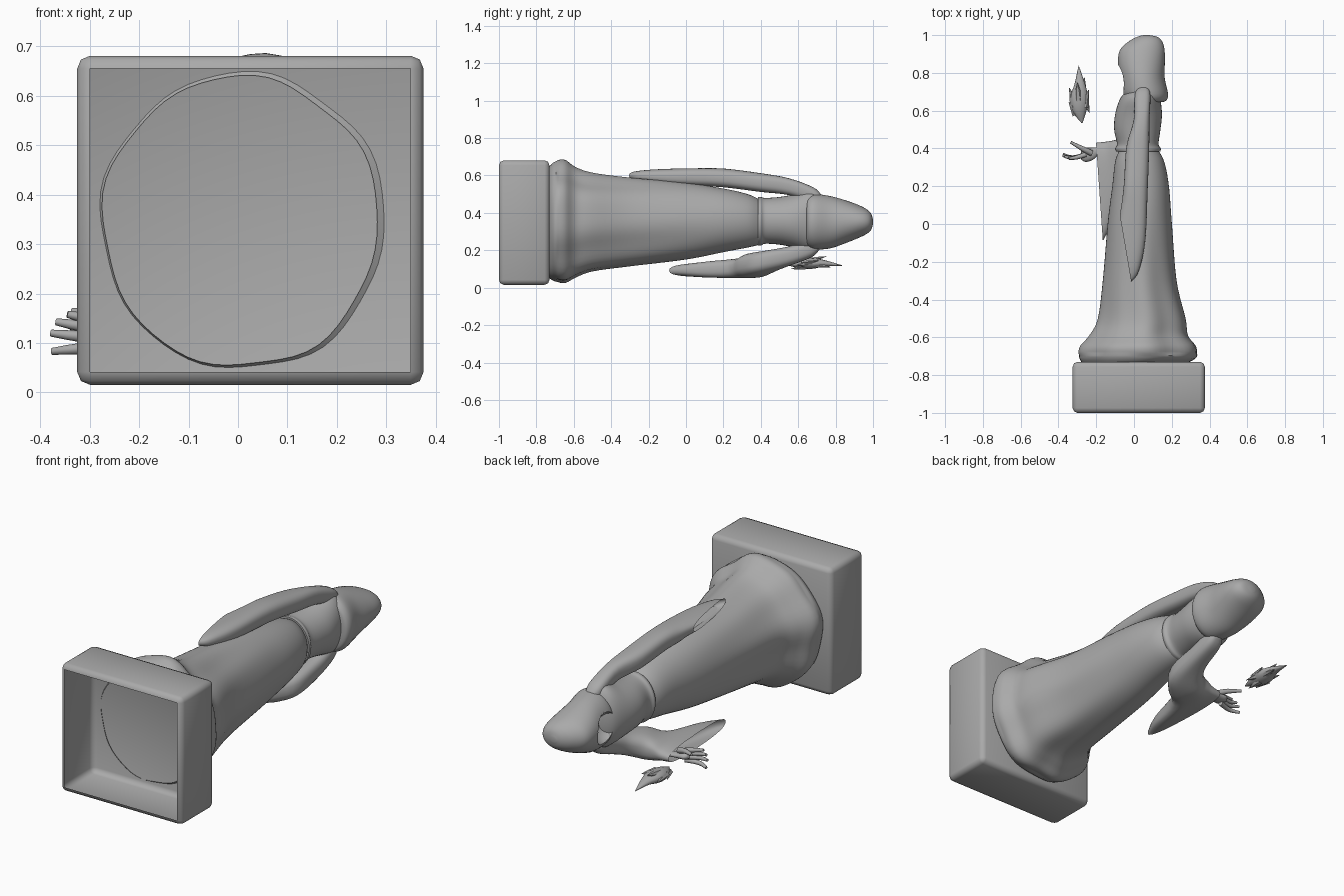
import bpy, bmesh
from math import sin, cos, pi, copysign
from mathutils import Vector

if "Cube" in bpy.data.objects:
    bpy.data.objects.remove(bpy.data.objects["Cube"])

stone = bpy.data.materials.new("dark_stone")
stone.diffuse_color = (.4, .4, .4, 1)
stone.use_nodes = True
stone.node_tree.nodes["Principled BSDF"].inputs["Base Color"].default_value = stone.diffuse_color


def finish(bm, name, angle=0.9):
    bmesh.ops.recalc_face_normals(bm, faces=bm.faces)
    me = bpy.data.meshes.new(name)
    bm.to_mesh(me)
    bm.free()
    me.materials.append(stone)
    ob = bpy.data.objects.new(name, me)
    bpy.context.collection.objects.link(ob)
    bpy.ops.object.select_all(action='DESELECT')
    ob.select_set(True)
    bpy.context.view_layer.objects.active = ob
    bpy.ops.object.shade_smooth_by_angle(angle=angle)
    return ob


def spline(rows, steps):
    """Catmull-Rom interpolation through rows of numbers."""
    out = []
    for i in range(len(rows) - 1):
        a, b, c, d = (rows[max(0, min(len(rows) - 1, i + k))] for k in (-1, 0, 1, 2))
        for s in range(steps):
            t = s / steps
            out.append([q + .5 * t * (r - p + t * (2*p - 5*q + 4*r - w + t * (3*(q - r) + w - p)))
                        for p, q, r, w in zip(a, b, c, d)])
    return out + [list(rows[-1])]


def loft(bm, rows, n=32, steps=4, caps=(True, True), fold=None, power=1.0):
    """Skin (super)ellipses given as centre(3) + half axis u(3) + half axis v(3)."""
    rings = []
    for r in spline(rows, steps):
        c, u, v = Vector(r[:3]), Vector(r[3:6]), Vector(r[6:9])
        ring = []
        for k in range(n):
            a = 2 * pi * k / n
            f = fold(c.y, a) if fold else 1
            cu, cv = (copysign(abs(w) ** power, w) for w in (cos(a), sin(a)))
            ring.append(bm.verts.new(c + (u * cu + v * cv) * f))
        rings.append(ring)
    for p, q in zip(rings, rings[1:]):
        for k in range(n):
            bm.faces.new((p[k], p[(k + 1) % n], q[(k + 1) % n], q[k]))
    if caps[0]:
        bm.faces.new(rings[0])
    if caps[1]:
        bm.faces.new(rings[-1])


def upright(rows):
    """Sections (y, x0, x1, z0, z1) turned into loft rows."""
    return [((x0 + x1) / 2, y, (z0 + z1) / 2, (x1 - x0) / 2, 0, 0, 0, 0, (z1 - z0) / 2)
            for y, x0, x1, z0, z1 in rows]


def taper(bm, pts, radii, n=8, flat=1.0):
    """Tapering tube along points, flattened in z if wanted."""
    pts = [Vector(p) for p in pts]
    rows = []
    for i, p in enumerate(pts):
        d = (pts[min(i + 1, len(pts) - 1)] - pts[max(i - 1, 0)]).normalized()
        u = d.cross(Vector((0, 0, 1))).normalized()
        v = u.cross(d)
        rows.append((*p, *(u * radii[i]), *(v * radii[i] * flat)))
    loft(bm, rows, n, 3)


# hollow bevelled plinth, open underneath, softly shaded
bm = bmesh.new()
bmesh.ops.create_cube(bm, size=1)
for v in bm.verts:
    v.co = Vector((.025 + .70 * v.co.x, -.865 + .27 * v.co.y, .348 + .665 * v.co.z))
bmesh.ops.bevel(bm, geom=bm.edges[:], offset=.026, segments=2, profile=.5, affect='EDGES')
bmesh.ops.delete(bm, geom=[f for f in bm.faces if f.calc_center_median().y < -.999], context='FACES')
finish(bm, "plinth", pi)


# skirt of the robe with soft folds toward the hem
def fold(y, a):
    k = max(0, min(1, (.15 - y) / .7))
    if y < -.69:
        k *= .5
    return 1 + k * (.026 * sin(5 * a + .6 + y) + .02 * sin(8 * a + 2 - 2 * y)) - .015 * k


bm = bmesh.new()
loft(bm, upright([
    (-.737, -.275, .285, .05, .64), (-.705, -.29, .335, .03, .67), (-.65, -.285, .335, .015, .68),
    (-.59, -.235, .29, .045, .64), (-.5, -.19, .275, .08, .61), (-.3, -.165, .225, .11, .585),
    (0, -.14, .20, .15, .56), (.2, -.115, .185, .19, .53), (.33, -.10, .16, .215, .50),
    (.395, -.075, .125, .23, .47)]), 64, 5, (False, True), fold)
finish(bm, "robe_skirt")

# torso
bm = bmesh.new()
loft(bm, upright([
    (.385, -.095, .14, .225, .485), (.40, -.10, .142, .225, .485), (.425, -.09, .13, .235, .48),
    (.5, -.105, .14, .23, .485), (.58, -.10, .148, .215, .50), (.66, -.075, .14, .195, .525),
    (.70, -.04, .13, .215, .50), (.735, .03, .11, .28, .42)]), 40)
finish(bm, "torso")

# hood with a hollow face opening
bm = bmesh.new()
loft(bm, upright([
    (.645, -.02, .15, .235, .47), (.655, -.04, .172, .22, .485), (.69, -.065, .18, .205, .50),
    (.77, -.075, .163, .21, .49), (.85, -.085, .163, .237, .468), (.92, -.075, .162, .265, .443),
    (.965, -.03, .15, .287, .42), (.99, .015, .125, .31, .395), (1.0, .05, .08, .34, .365)]), 48)
hood = finish(bm, "hood")
bm = bmesh.new()
bmesh.ops.create_uvsphere(bm, u_segments=32, v_segments=20, radius=1)
for v in bm.verts:
    v.co = Vector((-.095 + .10 * v.co.x, .75 + .095 * v.co.y, .35 + .085 * v.co.z))
cutter = finish(bm, "face_cutter")
cutter.hide_render = True
cutter.hide_set(True)
cut = hood.modifiers.new("face", 'BOOLEAN')
cut.operation = 'DIFFERENCE'
cut.object = cutter

# lowered arm in a long open sleeve
bm = bmesh.new()
loft(bm, [
    (.05, .725, .465, .025, 0, 0, 0, 0, .03), (.045, .68, .495, .042, 0, 0, 0, 0, .042),
    (.04, .55, .54, .042, 0, 0, 0, 0, .045), (.02, .4, .562, .06, -.01, 0, 0, 0, .05),
    (.01, .2, .587, .062, -.03, 0, 0, 0, .05), (0, .03, .592, .06, -.12, 0, 0, 0, .046),
    (-.02, -.07, .597, .045, -.18, 0, 0, 0, .038),
    (-.045, -.13, .60, .03, -.175, 0, 0, 0, .03)], 32, 4, (True, False), None, .75)
finish(bm, "lowered_sleeve")

# raised arm, sleeve hanging from the forearm
bm = bmesh.new()
loft(bm, [
    (.05, .715, .235, .025, 0, 0, 0, 0, .03), (.045, .67, .21, .045, 0, 0, 0, 0, .048),
    (.04, .55, .168, .055, -.01, 0, 0, .01, .055), (.025, .44, .138, .06, -.06, 0, 0, .01, .062),
    (-.03, .37, .12, .045, -.085, 0, 0, 0, .065), (-.09, .33, .107, .03, -.11, -.005, 0, 0, .055),
    (-.135, .225, .10, .02, -.21, -.005, 0, 0, .046),
    (-.183, .17, .097, .018, -.26, -.005, 0, 0, .038)], 32, 4, (True, False), None, .75)
finish(bm, "raised_sleeve")

# open hand, palm up
bm = bmesh.new()
taper(bm, [(-.10, .40, .11), (-.19, .385, .112), (-.225, .372, .115), (-.26, .366, .118), (-.28, .366, .12)],
      [.024, .022, .033, .038, .024], 16, .5)
for z0, mid, tip in ((.092, (-.325, .352, .088), (-.376, .370, .083)),
                     (.108, (-.325, .350, .114), (-.378, .363, .120)),
                     (.126, (-.322, .350, .135), (-.368, .357, .143)),
                     (.142, (-.305, .352, .150), (-.345, .347, .158))):
    taper(bm, [(-.255, .368, z0), mid, tip], [.013, .011, .007])
taper(bm, [(-.225, .375, .135), (-.275, .40, .155), (-.335, .433, .164)], [.016, .013, .007])
finish(bm, "hand")

# floating flame: core plus licking tips
bm = bmesh.new()
taper(bm, [(-.275, .535, .125), (-.288, .60, .128), (-.29, .67, .13), (-.287, .74, .13), (-.293, .838, .118)],
      [.003, .038, .048, .028, .001], 12, .62)
for base, tip in (((-.315, .62, .132), (-.342, .72, .13)), ((-.305, .58, .125), (-.345, .645, .12)),
                  ((-.265, .65, .125), (-.235, .59, .12)), ((-.262, .62, .135), (-.24, .71, .145)),
                  ((-.275, .68, .122), (-.262, .775, .108)), ((-.295, .65, .145), (-.30, .75, .168)),
                  ((-.285, .64, .112), (-.275, .56, .10))):
    b, t = Vector(base), Vector(tip)
    taper(bm, [b, (b + t) / 2 + Vector((0, .005, 0)), t], [.022, .014, .001], 6, .7)
finish(bm, "flame", .8)
